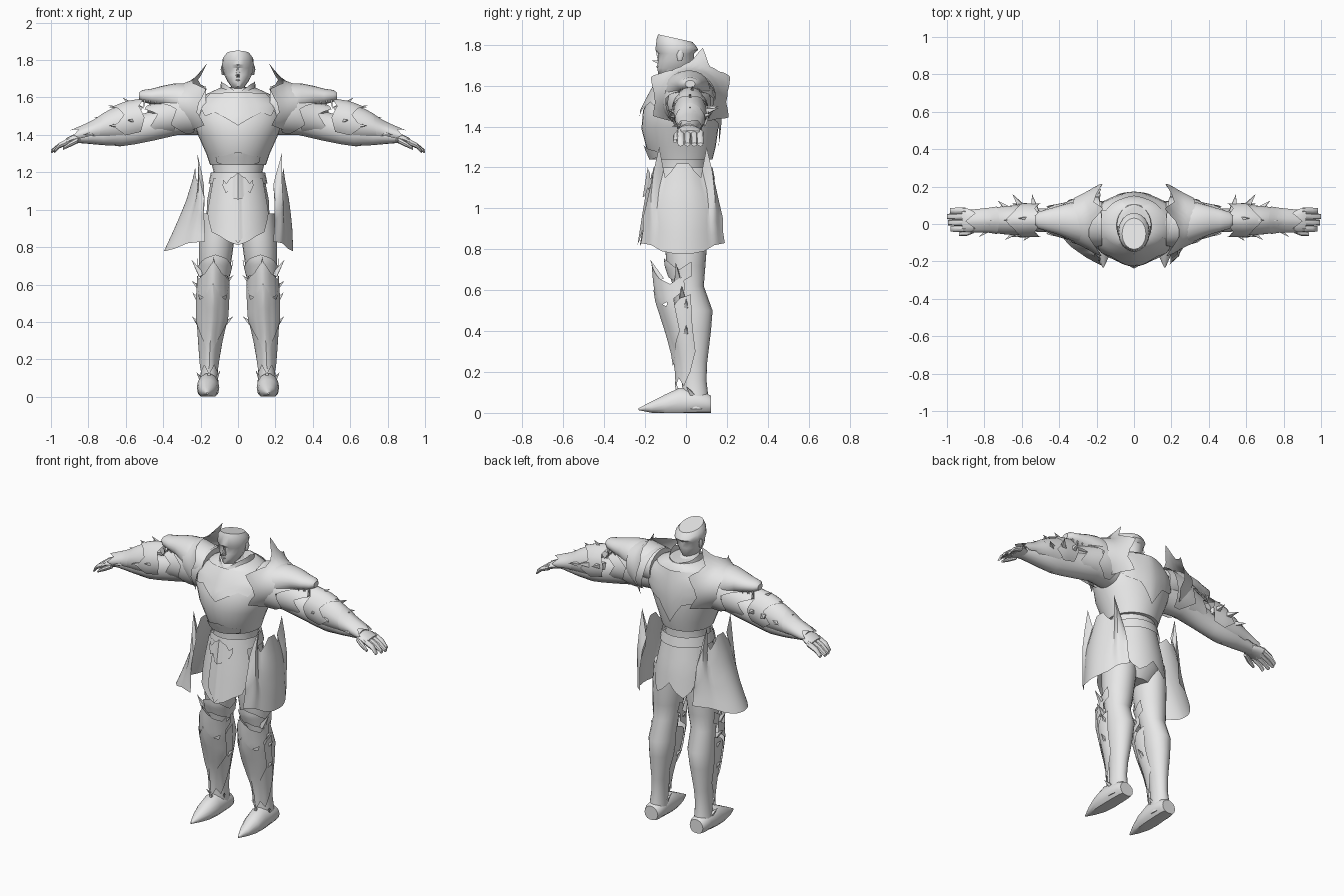
import bpy, bmesh, math
from mathutils import Vector

steel = bpy.data.materials.new("plain_grey")
steel.diffuse_color = (0.8, 0.8, 0.8, 1)


def finish(name, bm, mirror=False, angle=38):
    bmesh.ops.recalc_face_normals(bm, faces=bm.faces[:])
    me = bpy.data.meshes.new(name)
    bm.to_mesh(me)
    bm.free()
    me.materials.append(steel)
    me.shade_smooth()
    me.set_sharp_from_angle(angle=math.radians(angle))
    ob = bpy.data.objects.new(name, me)
    bpy.context.collection.objects.link(ob)
    if mirror:
        ob.modifiers.new("mirror", 'MIRROR')
    return ob


def lerp(vals, t):
    """Value at t (0..1) along evenly spaced values."""
    f = min(max(t, 0), 1) * (len(vals) - 1)
    i = min(int(f), len(vals) - 2)
    return vals[i] + (vals[i + 1] - vals[i]) * (f - i)


def ring_at(rings, k, p):
    """Section (x, y, z, ra, rb) at position p along axis k."""
    for a, b in zip(rings, rings[1:]):
        if p <= b[k]:
            break
    f = max(0, (p - a[k]) / (b[k] - a[k]))
    return [u + (v - u) * f for u, v in zip(a, b)]


def spot(r, k, a, off=0):
    x, y, z, ra, rb = r
    c, s = (ra + off) * math.cos(a), (rb + off) * math.sin(a)
    return [(x, y + c, z + s), (x + c, y, z + s), (x + c, y + s, z)][k]


def tube(name, rings, k=2, n=20, mirror=False, tilt=0, floor=False, bm=None):
    """Closed loft of elliptical sections along axis k (0 x, 1 y, 2 z)."""
    own = bm is None
    bm = bm or bmesh.new()
    loops = []
    for j, r in enumerate(rings):
        loop = []
        for i in range(n):
            p = Vector(spot(r, k, 2 * math.pi * i / n))
            if tilt and j >= len(rings) - 2:
                p.z -= tilt * (p.y - r[1])
            if floor:
                p.z = max(p.z, 0)
            loop.append(bm.verts.new(p))
        loops.append(loop)
    for a, b in zip(loops, loops[1:]):
        for i in range(n):
            bm.faces.new((a[i], a[(i + 1) % n], b[(i + 1) % n], b[i]))
    bm.faces.new(loops[0][::-1])
    bm.faces.new(loops[-1])
    return finish(name, bm, mirror) if own else None


def sheet(name, fn, nu, nv, mirror=False):
    bm = bmesh.new()
    g = [[bm.verts.new(fn(i / nu, j / nv)) for j in range(nv + 1)] for i in range(nu + 1)]
    for i in range(nu):
        for j in range(nv):
            bm.faces.new((g[i][j], g[i + 1][j], g[i + 1][j + 1], g[i][j + 1]))
    return finish(name, bm, mirror)


def wrap(name, rings, k, a0, a1, lo, hi, off=0.01, ridge=0, mirror=False, nu=24, nv=6):
    """Armour plate hugging a loft, with shaped lower and upper edges."""
    def fn(u, v):
        p = lerp(lo, u) * (1 - v) + lerp(hi, u) * v
        bump = ridge * max(0, 1 - abs(u - .5) * 6)
        return spot(ring_at(rings, k, p), k, math.radians(a0 + (a1 - a0) * u), off + bump)
    return sheet(name, fn, nu, nv, mirror)


def spikes(name, items, mirror=True):
    """Four-sided pointed spikes: (base, tip, radius)."""
    bm = bmesh.new()
    for base, tip, r in items:
        b, t = Vector(base), Vector(tip)
        d = (t - b).normalized()
        s = d.orthogonal().normalized() * r
        w = d.cross(s)
        vs = [bm.verts.new(b + o) for o in (s, w, -s, -w)]
        top = bm.verts.new(t)
        bm.faces.new(vs)
        for i in range(4):
            bm.faces.new((vs[i], vs[(i + 1) % 4], top))
    return finish(name, bm, mirror, 20)


# Head: neck, tapered jaw, brow and cropped sloping scalp
tube("head", [(0, 0, 1.56, .075, .075), (0, -.015, 1.64, .062, .07), (0, -.06, 1.658, .036, .076),
              (0, -.055, 1.685, .056, .085), (0, -.05, 1.72, .074, .088), (0, -.048, 1.757, .082, .087),
              (0, -.045, 1.775, .085, .105), (0, -.045, 1.81, .081, .098), (0, -.052, 1.832, .064, .084)],
     n=16, tilt=.22)
spikes("nose", [((0, -.128, 1.714), (0, -.168, 1.722), .014), ((0, -.125, 1.722), (0, -.148, 1.775), .018)], False)
tube("lips", [(-.026, -.122, 1.69, .004, .003), (0, -.138, 1.692, .008, .006), (.026, -.122, 1.69, .004, .003)], 0, 8)
tube("ear", [(.08, -.03, 1.72, .006, .01), (.085, -.028, 1.75, .008, .018), (.084, -.026, 1.772, .004, .01)], 2, 8, True)

# Torso: waist, cuirass and overlapping plates
torso = [(0, -.02, 1.24, .15, .15), (0, -.025, 1.30, .17, .17), (0, -.03, 1.39, .21, .188),
         (0, -.025, 1.48, .243, .185), (0, -.01, 1.56, .235, .16), (0, 0, 1.62, .165, .135), (0, 0, 1.65, .1, .105)]
tube("waist", [(0, -.02, 1.12, .14, .13), (0, -.02, 1.2, .13, .125), (0, -.02, 1.28, .15, .13)])
tube("cuirass", torso, 2, 32)
wrap("breast_plate", torso, 2, -150, -30, [1.57, 1.5, 1.52, 1.49, 1.45, 1.49, 1.52, 1.5, 1.57], [1.62, 1.63, 1.62], .008, .006)
wrap("belly_plate", torso, 2, -135, -45, [1.25, 1.24, 1.22, 1.24, 1.25], [1.28, 1.29, 1.31, 1.29, 1.28], .006, .004)
wrap("back_plate", torso, 2, 30, 150, [1.5, 1.44, 1.42, 1.3, 1.42, 1.44, 1.5], [1.62, 1.62], .008, .006)
wrap("gorget", [(0, -.005, 1.58, .14, .15), (0, -.01, 1.64, .095, .115), (0, -.01, 1.70, .09, .105)], 2, -90, 270,
     [1.58, 1.59, 1.59, 1.59, 1.58], [1.625, 1.67, 1.69, 1.66, 1.65, 1.66, 1.69, 1.67, 1.625], 0)

# Belt and skirt panels
skirt = [(0, -.015, .79, .215, .215), (0, -.012, 1.0, .19, .185), (0, -.015, 1.22, .145, .145)]
tube("hips", [(0, 0, .84, .1, .08), (0, 0, .92, .17, .12), (0, -.01, 1.05, .165, .135), (0, -.02, 1.18, .14, .135)])
wrap("belt", skirt, 2, -90, 270, [1.14, 1.14], [1.2, 1.2], -.004, nv=2)
wrap("front_skirt", skirt, 2, -148, -32, [.98, .88, .86, .83, .81, .83, .86, .88, .98], [1.17, 1.17], 0)
wrap("front_strip", skirt, 2, -108, -72, [.9, .86, .82, .86, .9], [1.12, 1.12], .006, .006)
wrap("back_skirt", skirt, 2, 35, 145, [.96, .88, .84, .87, .92, .87, .84, .88, .96], [1.17, 1.17], -.015)
wrap("buckle", skirt, 2, -118, -62, [1.13, 1.09, 1.1, 1.06, 1.055, 1.06, 1.1, 1.09, 1.13],
     [1.16, 1.14, 1.17, 1.18, 1.2, 1.18, 1.17, 1.14, 1.16], .012, .012, nu=32)


# Hip guards with raised horn ridges: one hangs straight, the other swings outward
def hip_guard(name, sign, xs, curl):
    top = [1.08, 1.3, 1.15, 1.18, 1.22, 1.22, 1.22, 1.18, 1.15, 1.3, 1.08]
    bottom = [.83, .82, .79, .78, .78, .78, .79, .82, .83]

    def fn(u, v):
        z = lerp(top, u) * (1 - v) + lerp(bottom, u) * v
        t = 2 * u - 1
        x = lerp(xs, (z - .78) / .52) - t * t * (.075 + curl * v)
        x += max(0, 1 - abs(abs(t) - .8) / .15) * (.05 - .045 * v)
        return (sign * x, -.015 + t * lerp([.145, .18, .195, .195, .205], v), z)
    sheet(name, fn, 40, 8)


hip_guard("straight_hip_guard", 1, [.295, .29, .275, .25, .232], .03)
hip_guard("flared_hip_guard", -1, [.395, .335, .28, .24, .215], .12)

# Legs
leg = [(.158, .045, .02, .055, .07), (.154, .045, .1, .048, .062), (.152, .04, .16, .044, .06),
       (.148, .04, .25, .048, .064), (.14, .04, .4, .066, .082), (.135, .038, .5, .075, .092),
       (.13, .012, .62, .072, .075), (.122, 0, .72, .086, .095), (.113, 0, .85, .095, .105), (.108, 0, .98, .088, .105)]
tube("leg", leg, 2, 20, True)
greave = [(.155, .03, .1, .05, .066), (.153, .03, .2, .052, .07), (.148, .02, .3, .064, .075),
          (.138, 0, .42, .082, .09), (.135, -.015, .54, .085, .115), (.132, -.02, .64, .08, .125), (.13, -.03, .76, .08, .125)]
wrap("greave", greave, 2, -200, 20, [.3, .2, .13, .17, .12, .17, .13, .2, .3], [.58, .56, .5, .52, .58, .52, .5, .56, .58], .002, .012, True)
wrap("shin_plate", greave, 2, -160, -20, [.4, .34, .28, .22, .28, .34, .4], [.62, .52, .54, .61, .54, .52, .62], .01, .01, True)
wrap("knee_plate", greave, 2, -185, 5, [.6, .55, .53, .46, .53, .55, .6], [.67, .63, .66, .725, .66, .63, .67], .006, .01, True)
wrap("thigh_plate", leg, 2, -195, 15, [.67, .64, .65, .67, .65, .64, .67], [.74, .7, .74, .76, .74, .7, .74], .01, 0, True)
spikes("leg_spikes", [
    ((.195, -.04, .65), (.25, -.05, .735), .022), ((.195, -.02, .57), (.248, -.02, .62), .02),
    ((.2, 0, .5), (.245, 0, .56), .02), ((.2, 0, .38), (.247, 0, .43), .02),
    ((.065, -.04, .61), (.025, -.04, .65), .016), ((.07, 0, .39), (.025, 0, .43), .016),
    ((.13, -.125, .65), (.13, -.175, .75), .025), ((.115, .03, .1), (.095, .0, .14), .012),
    ((.195, .03, .09), (.222, .0, .13), .015), ((.155, -.035, .08), (.155, -.055, .16), .02)])
# Boots with long pointed toes and square heels
tube("boot", [(.165, -.232, .018, .004, .005), (.164, -.17, .028, .032, .028), (.162, -.1, .04, .053, .052),
              (.16, -.03, .05, .06, .075), (.158, .05, .05, .057, .06), (.157, .1, .045, .055, .052),
              (.157, .122, .04, .046, .045)], 1, 14, True, floor=True)

# Arms
tube("arm", [(.16, 0, 1.51, .1, .11), (.32, .02, 1.49, .085, .09), (.45, .02, 1.45, .065, .08), (.55, .02, 1.425, .06, .075),
             (.62, .02, 1.415, .062, .075), (.72, .02, 1.4, .055, .055), (.82, .015, 1.39, .042, .036), (.86, .012, 1.385, .042, .028)],
     0, 16, True)
vam = [(.48, .02, 1.49, .078, .09), (.6, .02, 1.465, .082, .095), (.7, .02, 1.445, .075, .075),
       (.78, .02, 1.42, .062, .045), (.9, .015, 1.385, .055, .028)]
wrap("elbow_plate", vam, 0, -40, 220, [.52, .5, .53, .49, .53, .5, .52], [.6, .66, .61, .64, .69, .64, .61, .66, .6], .01, .01, True)
wrap("vambrace", vam, 0, -60, 240, [.62, .59, .6, .59, .62], [.74, .8, .76, .82, .85, .82, .76, .8, .74], 0, .01, True)
wrap("wrist_plate", vam, 0, -30, 210, [.74, .72, .74], [.84, .88, .85, .9, .85, .88, .84], .004, .006, True)
# Blades rise from inside the plates
spikes("arm_blades", [
    ((.52, .03, 1.53), (.62, .03, 1.6), .03), ((.59, .02, 1.52), (.695, .02, 1.56), .028),
    ((.67, .02, 1.48), (.77, .02, 1.495), .022), ((.76, .02, 1.43), (.855, .02, 1.442), .02),
    ((.53, .07, 1.48), (.545, .16, 1.5), .03), ((.59, .075, 1.47), (.65, .16, 1.49), .03),
    ((.66, .07, 1.45), (.73, .125, 1.46), .025), ((.54, -.035, 1.47), (.59, -.09, 1.48), .025),
    ((.62, -.035, 1.45), (.69, -.085, 1.45), .025), ((.76, -.02, 1.41), (.83, -.07, 1.4), .018),
    ((.55, .02, 1.38), (.64, .02, 1.335), .025)])

# Hand with four close fingers and a thumb
bm = bmesh.new()
tube("", [(.84, .012, 1.385, .045, .026), (.88, .018, 1.378, .062, .024), (.92, .022, 1.362, .066, .019)], 0, 12, bm=bm)
for y, tip in ((-.026, .98), (.007, .995), (.04, 1.0), (.07, .985)):
    tube("", [(.9, y, 1.368, .018, .018), (.955, y, 1.343, .017, .015), (tip, y, 1.312, .014, .009)], 0, 8, bm=bm)
tube("", [(.855, -.03, 1.372, .018, .016), (.895, -.048, 1.352, .016, .015), (.935, -.054, 1.328, .009, .008)], 0, 8, bm=bm)
finish("hand", bm, True)

# Shoulder guard shaped as a beast head with open jaws
snout = [(.17, 0, 1.55, .12, .1), (.27, .005, 1.565, .12, .11), (.34, .015, 1.59, .1, .085), (.4, .02, 1.605, .078, .058),
         (.46, .02, 1.605, .06, .042), (.51, .02, 1.608, .045, .032), (.53, .02, 1.608, .024, .018)]
tube("beast_head", snout, 0, 20, True)
tube("beast_jaw", [(.28, .015, 1.5, .1, .045), (.38, .02, 1.515, .07, .028), (.46, .02, 1.525, .04, .016), (.485, .02, 1.53, .015, .008)],
     0, 12, True)
spikes("beast_teeth", [((x, .02 + s * w, 1.59), (x + .005, .02 + s * w, 1.59 - h), .009)
                       for s in (-1, 1) for x, w, h in ((.5, .032, .055), (.47, .042, .03), (.44, .05, .03))]
       + [((.465, .02 + s * .022, 1.53), (.472, .02 + s * .024, 1.57), .008) for s in (-1, 1)])
drape = [(.16, .01, 1.53, .14, .13), (.3, .015, 1.52, .125, .125), (.42, .02, 1.49, .095, .1), (.54, .02, 1.46, .075, .09)]
wrap("shoulder_drape", drape, 0, -65, 245, [.24, .19, .17, .19, .24], [.28, .36, .33, .42, .4, .42, .33, .36, .28], 0, 0, True)
wrap("upper_arm_plate", drape, 0, -60, 240, [.34, .32, .34], [.41, .47, .43, .5, .48, .5, .43, .47, .41], -.01, 0, True)
# Jagged frill around each shoulder
frill = [(.165, .02, 1.55, .215, .245), (.2, .02, 1.55, .185, .185), (.25, .02, 1.55, .155, .14), (.34, .02, 1.56, .11, .1)]
wrap("shoulder_frill", frill, 0, -60, 240,
     [.25, .22, .17, .21, .2, .168, .2, .215, .165, .22, .24, .24, .21, .172, .21, .22, .18, .22, .25], [.3, .32, .34, .32, .3], 0, 0, True, 54)
